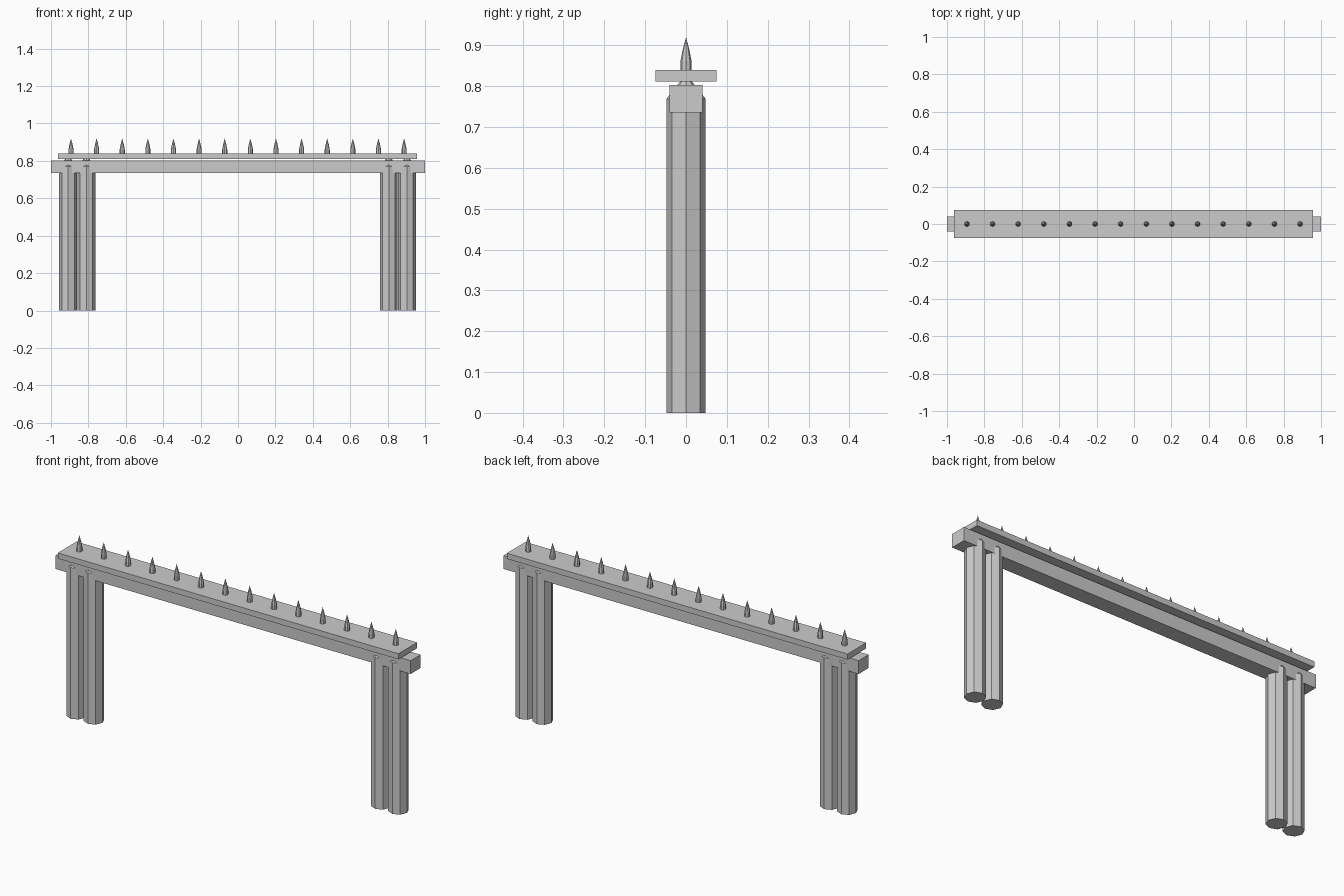
import bpy, bmesh, math

if "Cube" in bpy.data.objects:
    bpy.data.objects.remove(bpy.data.objects["Cube"])

grey = bpy.data.materials.new("plain grey")
grey.diffuse_color = (0.6, 0.6, 0.6, 1)
grey.use_nodes = True
grey.node_tree.nodes["Principled BSDF"].inputs["Base Color"].default_value = grey.diffuse_color


def finish(bm, name):
    bmesh.ops.recalc_face_normals(bm, faces=bm.faces)
    mesh = bpy.data.meshes.new(name)
    bm.to_mesh(mesh)
    bm.free()
    mesh.materials.append(grey)
    obj = bpy.data.objects.new(name, mesh)
    bpy.context.collection.objects.link(obj)
    return obj


def box(name, x0, x1, half_y, z0, z1):
    bm = bmesh.new()
    bmesh.ops.create_cube(bm, size=1)
    for v in bm.verts:
        v.co.x = x1 if v.co.x > 0 else x0
        v.co.y = half_y if v.co.y > 0 else -half_y
        v.co.z = z1 if v.co.z > 0 else z0
    return finish(bm, name)


def stake(name, x, profile, tip, sides=8):
    """Faceted shaft through (radius, z) rings, closed by a point at tip."""
    bm = bmesh.new()
    rings = [[bm.verts.new((x + r * math.cos(2 * math.pi * i / sides),
                            r * math.sin(2 * math.pi * i / sides), z))
              for i in range(sides)] for r, z in profile]
    apex = bm.verts.new((x, 0, tip))
    bm.faces.new(rings[0])
    for i in range(sides):
        j = (i + 1) % sides
        for a, b in zip(rings, rings[1:]):
            bm.faces.new((a[i], a[j], b[j], b[i]))
        bm.faces.new((rings[-1][i], rings[-1][j], apex))
    return finish(bm, name)


# Long beam resting on the posts, and the plank above it
box("beam", -1.0, 1.0, 0.04, 0.735, 0.803)
box("plank", -0.962, 0.956, 0.075, 0.811, 0.84)

# Paired octagonal posts with pointed tops
for x in (-0.908, -0.811, 0.806, 0.903):
    stake("post", x, [(0.048, 0), (0.048, 0.769)], 0.83)

# Row of spikes along the plank
for i in range(14):
    stake("spike", -0.893 + 0.137 * i,
          [(0.014, 0.825), (0.0135, 0.862), (0.008, 0.89)], 0.92)
